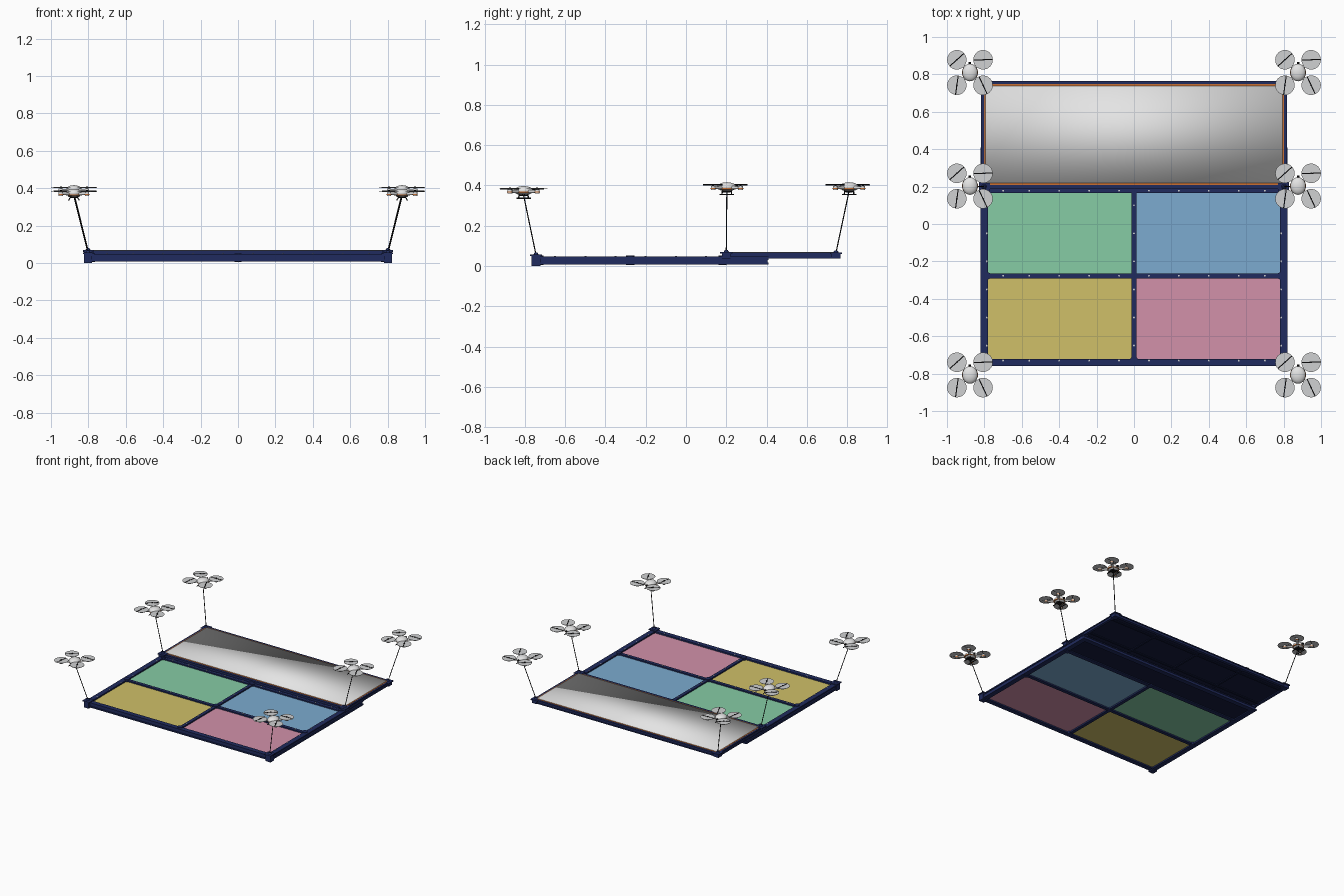
import bpy, bmesh, math
from mathutils import Vector, Matrix

if "Cube" in bpy.data.objects:
    bpy.data.objects.remove(bpy.data.objects["Cube"])


def material(name, r, g, b):
    m = bpy.data.materials.new(name)
    lin = [(c / 255 / 12.92) if c < 11 else ((c / 255 + 0.055) / 1.055) ** 2.4 for c in (r, g, b)]
    m.diffuse_color = (*lin, 1)
    m.use_nodes = True
    m.node_tree.nodes["Principled BSDF"].inputs["Base Color"].default_value = m.diffuse_color
    return m


NAVY = material("navy", 32, 43, 94)
DARK = material("dark navy", 20, 27, 62)
GREEN = material("green", 134, 204, 165)
BLUE = material("blue", 124, 171, 208)
YELLOW = material("yellow", 208, 192, 104)
PINK = material("pink", 210, 145, 170)
WHITE = material("white", 228, 228, 228)
GREY = material("light grey", 208, 209, 210)
BLACK = material("black", 22, 22, 24)
ORANGE = material("orange", 200, 112, 52)


def box(bm, x0, x1, y0, y1, z0, z1):
    mat = Matrix.Translation(((x0 + x1) / 2, (y0 + y1) / 2, (z0 + z1) / 2))
    bmesh.ops.create_cube(bm, size=1, matrix=mat @ Matrix.Diagonal((x1 - x0, y1 - y0, z1 - z0, 1)))


def rod(bm, a, b, r, seg=12, r2=None):
    a, b = Vector(a), Vector(b)
    rot = (b - a).to_track_quat('Z', 'Y').to_matrix().to_4x4()
    bmesh.ops.create_cone(bm, cap_ends=True, segments=seg, radius1=r, radius2=r if r2 is None else r2,
                          depth=(b - a).length, matrix=Matrix.Translation((a + b) / 2) @ rot)


def finish(name, bm, mat, smooth=None):
    me = bpy.data.meshes.new(name)
    bm.to_mesh(me)
    bm.free()
    me.materials.append(mat)
    ob = bpy.data.objects.new(name, me)
    bpy.context.collection.objects.link(ob)
    if smooth:
        bpy.ops.object.select_all(action='DESELECT')
        ob.select_set(True)
        bpy.context.view_layer.objects.active = ob
        bpy.ops.object.shade_smooth_by_angle(angle=math.radians(smooth))
    return ob


def plate(name, mat, *dims):
    bm = bmesh.new()
    box(bm, *dims)
    return finish(name, bm, mat)


def beam(bm, x0, x1, y0, y1, z0, z1):
    """I-beam: two flanges and a narrower web."""
    t = (z1 - z0) * 0.25
    box(bm, x0, x1, y0, y1, z0, z0 + t)
    box(bm, x0, x1, y0, y1, z1 - t, z1)
    i = 0.006
    box(bm, x0 + i, x1 - i, y0 + i, y1 - i, z0 + t, z1 - t)


# lower frame: outer rails, centre rail and cross rails
Z0, Z1 = 0.008, 0.047
bm = bmesh.new()
for x0, x1 in ((-0.82, -0.78), (0.78, 0.82)):
    beam(bm, x0, x1, -0.76, 0.41, Z0, Z1)
beam(bm, -0.013, 0.013, -0.73, 0.18, Z0, Z1 - 0.001)
for y0, y1, top in ((-0.76, -0.722, Z1), (-0.291, -0.264, Z1 - 0.002), (0.167, 0.2, Z1 - 0.002), (0.372, 0.41, 0.038)):
    beam(bm, -0.815, 0.815, y0, y1, Z0 + 0.001, top)
finish("lower_frame", bm, NAVY)

# round hubs where rails meet
bm = bmesh.new()
for x, y in ((-0.785, -0.277), (0.785, -0.277), (0, -0.277), (0, -0.727), (-0.785, 0.182), (0.785, 0.182), (0, 0.182)):
    rod(bm, (x, y, 0.005), (x, y, 0.052), 0.02, 16)
finish("frame_hubs", bm, NAVY, 30)

# solid deck beneath the raised panel
plate("rear_deck", DARK, -0.785, 0.785, 0.19, 0.38, 0.016, 0.03)

# four coloured panels
for name, mat, sx, y0, y1 in (("yellow_panel", YELLOW, -1, -0.73, -0.285), ("pink_panel", PINK, 1, -0.73, -0.285),
                              ("green_panel", GREEN, -1, -0.27, 0.175), ("blue_panel", BLUE, 1, -0.27, 0.175)):
    xs = sorted((sx * 0.008, sx * 0.785))
    plate(name, mat, xs[0], xs[1], y0, y1, 0.024, 0.032)

# bolt heads along the rails
bm = bmesh.new()
spots = [(s * x, y) for s in (-1, 1) for x in (0.08, 0.24, 0.4, 0.56, 0.7) for y in (-0.73, -0.277, 0.178)]
spots += [(x, y) for x in (-0.787, 0, 0.787) for y in (-0.65, -0.5, -0.35, -0.2, -0.05, 0.1)]
for x, y in spots:
    rod(bm, (x, y, 0.043), (x, y, 0.0495), 0.005, 8)
finish("frame_bolts", bm, GREY)

# raised rear frame with backing and ribs
bm = bmesh.new()
for s in (-1, 1):
    a, b = sorted((s * 0.797, s * 0.817))
    beam(bm, a, b, 0.19, 0.765, 0.038, 0.066)
for y0, y1 in ((0.188, 0.215), (0.742, 0.765)):
    beam(bm, -0.812, 0.812, y0, y1, 0.039, 0.0655)
finish("upper_frame", bm, NAVY)
bm = bmesh.new()
box(bm, -0.8, 0.8, 0.2, 0.75, 0.045, 0.056)
for x in (-0.4, 0, 0.4):
    box(bm, x - 0.008, x + 0.008, 0.41, 0.75, 0.039, 0.046)
for y in (0.45, 0.7):
    box(bm, -0.8, 0.8, y - 0.008, y + 0.008, 0.0395, 0.046)
finish("upper_backing", bm, DARK)

# orange border and softly shaded white cover
plate("cover_border", ORANGE, -0.803, 0.803, 0.208, 0.748, 0.055, 0.0672)
cover = plate("white_cover", WHITE, -0.794, 0.794, 0.218, 0.739, 0.058, 0.0695)
for p in cover.data.polygons:
    p.use_smooth = True

# rope anchors at the corners
ANCHORS = ((-0.745, 0.055, -0.807, 0.383), (0.2, 0.068, 0.203, 0.402), (0.745, 0.066, 0.81, 0.402))
bm = bmesh.new()
for s in (-1, 1):
    for y, z, _, _ in ANCHORS:
        low = 0 if y < 0 else z - 0.03
        box(bm, s * 0.802 - 0.022, s * 0.802 + 0.022, y - 0.022, y + 0.022, low, z)
        box(bm, s * 0.8 - 0.03, s * 0.8 + 0.03, y - 0.03, y + 0.03, z - 0.006, z + 0.001)
        rod(bm, (s * 0.802, y, z), (s * 0.802, y, z + 0.012), 0.014, 12, 0.007)
finish("rope_anchors", bm, NAVY)

# ropes from the drones to the anchors
bm = bmesh.new()
for s in (-1, 1):
    for y, z, dy, h in ANCHORS:
        rod(bm, (s * 0.802, y, z), (s * 0.877, dy, h - 0.03), 0.0028, 8)
finish("ropes", bm, BLACK, 40)

# drone parts, modelled around the rotor height
MOTORS = [(-0.07, 0.068, 42), (0.07, 0.068, 2), (-0.07, -0.068, 82), (0.07, -0.068, -65)]
parts = []

bm = bmesh.new()
bmesh.ops.create_uvsphere(bm, u_segments=24, v_segments=12, radius=1,
                          matrix=Matrix.Translation((0, 0, -0.009)) @ Matrix.Diagonal((0.041, 0.047, 0.023, 1)))
for x, y, _ in MOTORS:
    rod(bm, (x * 0.3, y * 0.3, -0.013), (x, y, -0.013), 0.009, 10, 0.006)
    rod(bm, (x, y, -0.024), (x, y, -0.004), 0.012, 14)
parts.append(finish("drone_body", bm, WHITE, 50))

bm = bmesh.new()
rod(bm, (0, 0, -0.021), (0, 0, -0.014), 0.043, 24)
for x, y, _ in MOTORS:
    rod(bm, (x, y, -0.019), (x, y, -0.014), 0.0135, 14)
parts.append(finish("drone_trim", bm, ORANGE, 30))

bm = bmesh.new()
for x, y, _ in MOTORS:
    rod(bm, (x, y, -0.001), (x, y, 0.001), 0.052, 32)
parts.append(finish("rotor_discs", bm, GREY, 30))

bm = bmesh.new()
for x, y, ang in MOTORS:
    d = Vector((math.cos(math.radians(ang)), math.sin(math.radians(ang)), 0)) * 0.05
    c = Vector((x, y, 0.001))
    rod(bm, c - d, c + d, 0.0032, 6)
    rod(bm, (x, y, -0.005), (x, y, 0.006), 0.005, 10)
# landing skids, belly and front sensor
for sx in (-1, 1):
    for sy in (-1, 1):
        rod(bm, (sx * 0.014, sy * 0.022, -0.024), (sx * 0.028, sy * 0.024, -0.047), 0.003, 8)
    rod(bm, (sx * 0.028, -0.036, -0.047), (sx * 0.028, 0.036, -0.047), 0.003, 8)
rod(bm, (0, 0, -0.036), (0, 0, -0.022), 0.018, 14, 0.03)
rod(bm, (0, 0.042, -0.01), (0, 0.056, -0.01), 0.007, 10)
parts.append(finish("drone_rotors_and_skids", bm, BLACK))

# place six drones
places = [(s * 0.877, dy, h) for s in (-1, 1) for _, _, dy, h in ANCHORS]
for i, loc in enumerate(places):
    for p in parts:
        ob = p if i == 0 else p.copy()
        if i:
            bpy.context.collection.objects.link(ob)
        ob.location = loc
